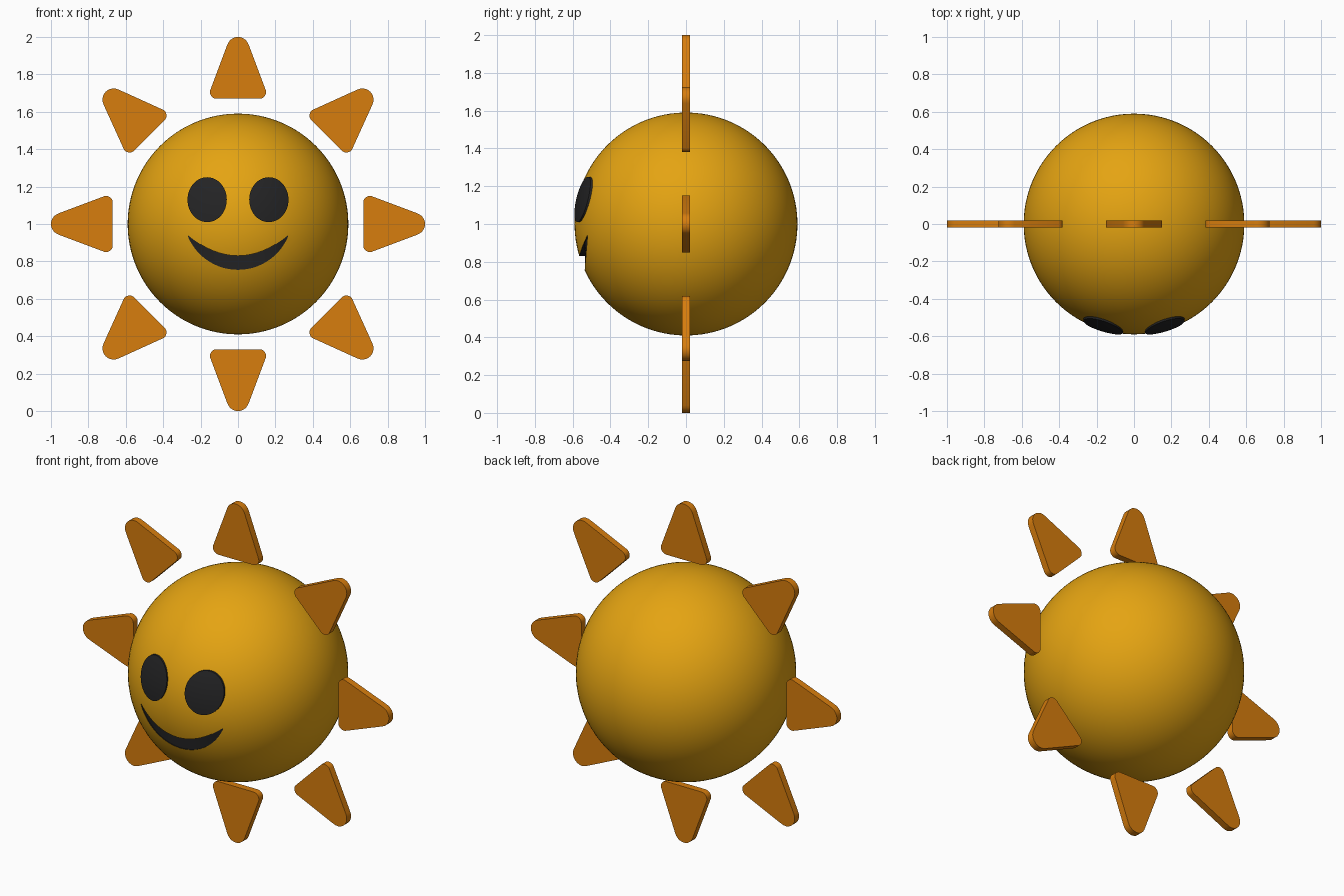
import bpy, bmesh, math
from mathutils import Matrix, Vector

cube = bpy.data.objects.get("Cube")
if cube:
    bpy.data.objects.remove(cube)

RADIUS = 0.59
CENTRE = Vector((0, 0, 1))


def material(name, rgb):
    mat = bpy.data.materials.new(name)
    mat.use_nodes = True
    mat.diffuse_color = (*rgb, 1)
    mat.node_tree.nodes["Principled BSDF"].inputs["Base Color"].default_value = (*rgb, 1)
    return mat


yellow = material("golden yellow", (0.78, 0.37, 0.006))
orange = material("deep orange", (0.68, 0.205, 0.004))
black = material("soft black", (0.017, 0.017, 0.018))


def add_object(name, bm, *mats):
    bmesh.ops.recalc_face_normals(bm, faces=bm.faces)
    mesh = bpy.data.meshes.new(name)
    bm.to_mesh(mesh)
    bm.free()
    for mat in mats:
        mesh.materials.append(mat)
    obj = bpy.data.objects.new(name, mesh)
    bpy.context.collection.objects.link(obj)
    return obj


def smooth(obj, degrees):
    bpy.ops.object.select_all(action="DESELECT")
    obj.select_set(True)
    bpy.context.view_layer.objects.active = obj
    bpy.ops.object.shade_smooth_by_angle(angle=math.radians(degrees))


def surface_y(x, z, radius=RADIUS):
    return -math.sqrt(radius ** 2 - x ** 2 - (z - CENTRE.z) ** 2)


# Round body
bm = bmesh.new()
bmesh.ops.create_uvsphere(bm, u_segments=96, v_segments=64, radius=RADIUS,
                          matrix=Matrix.Translation(CENTRE))
body = add_object("body", bm, yellow, black)

# Crescent cutter for the sunken smile, with a nearly flat floor
STEPS = 32
HALF_WIDTH = 0.268
bm = bmesh.new()
rings = []
for i in range(STEPS + 1):
    t = 2 * i / STEPS - 1
    x = HALF_WIDTH * math.sin(t * math.pi / 2)
    curve = (x / HALF_WIDTH) ** 2
    upper = 0.83 + 0.11 * curve
    lower = min(0.755 + 0.29 - math.sqrt(0.29 ** 2 - x ** 2), upper - 0.003)
    ring = []
    for z in (lower, upper):
        floor = max(-0.536, surface_y(x, z) + 0.005)
        ring.append((bm.verts.new((x, floor, z)), bm.verts.new((x, -0.7, z))))
    rings.append((ring[0][0], ring[0][1], ring[1][1], ring[1][0]))
for a, b in zip(rings, rings[1:]):
    for k in range(4):
        n = (k + 1) % 4
        bm.faces.new((a[k], a[n], b[n], b[k]))
bm.faces.new(rings[0])
bm.faces.new(rings[-1])
for face in bm.faces:
    face.material_index = 1
cutter = add_object("mouth_cutter", bm, yellow, black)
cutter.hide_render = True
cutter.hide_set(True)

cut = body.modifiers.new("mouth", "BOOLEAN")
cut.operation = "DIFFERENCE"
cut.solver = "EXACT"
cut.object = cutter
bpy.ops.object.select_all(action="DESELECT")
body.select_set(True)
bpy.context.view_layer.objects.active = body
bpy.ops.object.modifier_apply(modifier=cut.name)
bpy.data.objects.remove(cutter)
smooth(body, 12)


# Oval eyes that follow the curve of the body
def eye(name, side):
    bm = bmesh.new()
    segments, loops = 48, 6

    def point(scale, angle, radius):
        x = side * 0.165 + 0.105 * scale * math.cos(angle)
        z = 1.13 + 0.12 * scale * math.sin(angle)
        return bm.verts.new((x, surface_y(x, z, radius), z))

    layers = [(j / loops, RADIUS + 0.009) for j in range(1, loops + 1)]
    layers.append((1, RADIUS - 0.015))
    grid = [[point(s, 2 * math.pi * i / segments, r) for i in range(segments)]
            for s, r in layers]
    middle = point(0, 0, RADIUS + 0.009)
    for i in range(segments):
        n = (i + 1) % segments
        bm.faces.new((middle, grid[0][i], grid[0][n]))
        for a, b in zip(grid, grid[1:]):
            bm.faces.new((a[i], b[i], b[n], a[n]))
    smooth(add_object(name, bm, black), 30)


eye("left_eye", 1)
eye("right_eye", -1)


# Rounded triangular rays
def ray(name, turn):
    corners = [((0.115, 0.705), 0.035, -90, 19), ((0, 0.94), 0.06, 19, 161),
               ((-0.115, 0.705), 0.035, 161, 270)]
    bm = bmesh.new()
    outline = []
    for (cx, cz), r, start, end in corners:
        for i in range(11):
            a = math.radians(start + (end - start) * i / 10)
            outline.append(bm.verts.new((cx + r * math.cos(a), -0.02, cz + r * math.sin(a))))
    front = bm.faces.new(outline)
    extruded = bmesh.ops.extrude_face_region(bm, geom=[front], use_keep_orig=True)
    moved = [v for v in extruded["geom"] if isinstance(v, bmesh.types.BMVert)]
    bmesh.ops.translate(bm, verts=moved, vec=(0, 0.04, 0))
    bm.transform(Matrix.Translation(CENTRE) @ Matrix.Rotation(turn, 4, "Y"))
    smooth(add_object(name, bm, orange), 30)


for i in range(8):
    ray(f"ray_{i + 1}", i * math.pi / 4)
